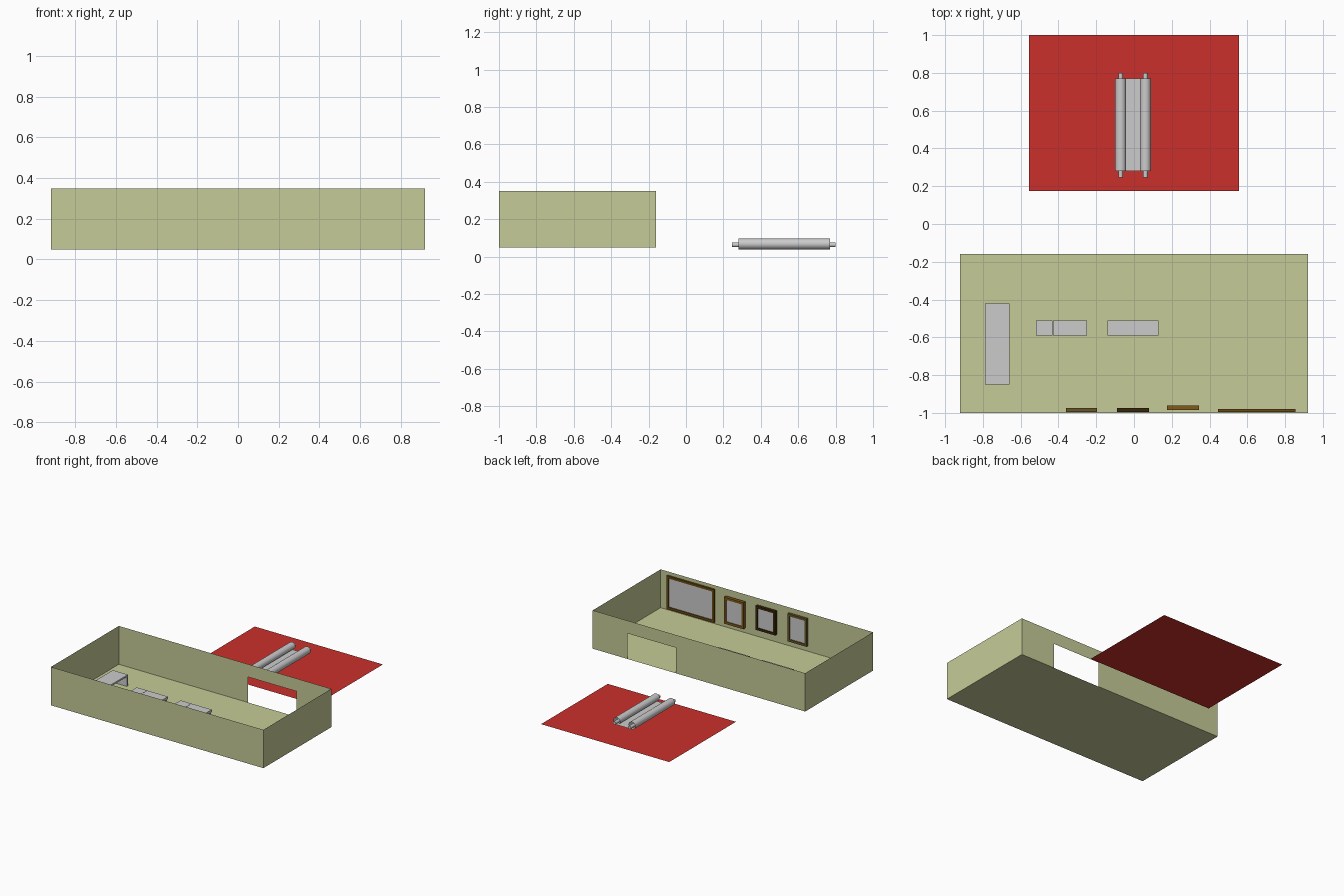
import bpy, bmesh, math

if "Cube" in bpy.data.objects:
    bpy.data.objects.remove(bpy.data.objects["Cube"])


def material(name, rgb):
    m = bpy.data.materials.new(name)
    m.diffuse_color = (*rgb, 1)
    m.use_nodes = True
    m.node_tree.nodes["Principled BSDF"].inputs["Base Color"].default_value = m.diffuse_color
    return m


def finish(name, bm, mat=None):
    me = bpy.data.meshes.new(name)
    bm.to_mesh(me)
    bm.free()
    ob = bpy.data.objects.new(name, me)
    bpy.context.collection.objects.link(ob)
    if mat:
        me.materials.append(mat)
    return ob


def add_box(bm, x0, x1, y0, y1, z0, z1):
    vs = bmesh.ops.create_cube(bm, size=1)["verts"]
    for v in vs:
        v.co = (x0 + (v.co.x + .5) * (x1 - x0),
                y0 + (v.co.y + .5) * (y1 - y0),
                z0 + (v.co.z + .5) * (z1 - z0))


def boxes(name, items, mat=None):
    bm = bmesh.new()
    for b in items:
        add_box(bm, *b)
    return finish(name, bm, mat)


def quads(name, faces, mat):
    bm = bmesh.new()
    for f in faces:
        bm.faces.new([bm.verts.new(p) for p in f])
    bmesh.ops.remove_doubles(bm, verts=bm.verts, dist=1e-5)
    return finish(name, bm, mat)


def smooth(ob):
    bpy.ops.object.select_all(action='DESELECT')
    ob.select_set(True)
    bpy.context.view_layer.objects.active = ob
    bpy.ops.object.shade_smooth_by_angle(angle=math.radians(35))


# Room shell: floor, thin walls, doorway in the back wall
X, F, B, Z0, Z1 = .92, -1.0, -.16, .05, .35
D0, D1, DZ = .20, .62, .25


def wall_y(x0, x1, y, z0, z1):
    return [(x0, y, z0), (x1, y, z0), (x1, y, z1), (x0, y, z1)]


def wall_x(x):
    return [(x, F, Z0), (x, B, Z0), (x, B, Z1), (x, F, Z1)]


olive = material("olive_wall", (.56, .60, .31))
quads("room_floor", [[(-X, F, Z0), (X, F, Z0), (X, B, Z0), (-X, B, Z0)]], olive)
quads("room_walls", [wall_y(-X, X, F, Z0, Z1), wall_x(-X), wall_x(X),
                     wall_y(-X, D0, B, Z0, Z1), wall_y(D1, X, B, Z0, Z1),
                     wall_y(D0, D1, B, DZ, Z1)], olive)

# Carpet
red = material("carpet_red", (.60, .03, .025))
quads("carpet", [[(-.555, .175, 0), (.555, .175, 0), (.555, 1, 0), (-.555, 1, 0)]], red)

# Framed pictures along the front wall
pictures = [  # x0, x1, z0, z1, back y, front y, colour
    (.445, .855, .065, .325, -.995, -.98, (.14, .07, .005)),
    (.175, .345, .095, .303, -.985, -.96, (.22, .10, .01)),
    (-.09, .08, .112, .30, -.995, -.973, (.04, .02, .003)),
    (-.36, -.195, .095, .312, -.995, -.975, (.13, .09, .02)),
]
for i, (x0, x1, z0, z1, y0, y1, rgb) in enumerate(pictures, 1):
    w = .018
    boxes(f"picture_frame_{i}", [
        (x0, x1, y0, y1, z0, z0 + w), (x0, x1, y0, y1, z1 - w, z1),
        (x0, x0 + w, y0, y1, z0 + w, z1 - w), (x1 - w, x1, y0, y1, z0 + w, z1 - w)],
        material(f"frame_{i}", rgb))
    boxes(f"picture_canvas_{i}", [(x0 + w, x1 - w, y0 + .003, y1 - .007, z0 + w, z1 - w)])

# Desk: top, two ends and a back panel
boxes("desk", [(-.79, -.66, -.85, -.42, .125, .138),
               (-.79, -.66, -.85, -.838, Z0, .125),
               (-.79, -.66, -.432, -.42, Z0, .125),
               (-.79, -.778, -.838, -.432, Z0, .125)])

# Two benches, each with a split seat on four legs
for n, (x0, split, x1) in enumerate([(-.52, -.43, -.25), (-.14, -.045, .13)], 1):
    y0, y1, t, leg = -.59, -.51, .11, .012
    boxes(f"bench_seat_{n}", [(x0, split - .001, y0, y1, t - .02, t),
                              (split + .001, x1, y0, y1, t - .02, t)])
    boxes(f"bench_legs_{n}", [(x, x + leg, y, y + leg, Z0, t - .02)
                              for x in (x0 + .005, x1 - leg - .005)
                              for y in (y0 + .005, y1 - leg - .005)])

# Scroll: flat sheet curling up into a roll at each side
CX, OFF, R, CZ = -.005, .0655, .029, .068
curl = []
for i in range(33):
    a = -math.pi / 2 + 2.1 * math.pi * i / 32
    r = R - .006 * max(0, i - 22) / 10
    curl.append((OFF + r * math.cos(a), CZ + r * math.sin(a)))
profile = [(CX - x, z) for x, z in reversed(curl)] + [(CX + x, z) for x, z in curl]
bm = bmesh.new()
rows = [[bm.verts.new((x, y, z)) for x, z in profile] for y in (.28, .77)]
for i in range(len(profile) - 1):
    bm.faces.new((rows[0][i], rows[0][i + 1], rows[1][i + 1], rows[1][i]))
smooth(finish("scroll_sheet", bm))

# Rods through the rolls
for side, s in (("left", -1), ("right", 1)):
    bpy.ops.mesh.primitive_cylinder_add(vertices=24, radius=.0125, depth=.555,
                                        location=(CX + s * OFF, .5225, .0635),
                                        rotation=(math.pi / 2, 0, 0))
    rod = bpy.context.object
    rod.name = f"scroll_rod_{side}"
    smooth(rod)
